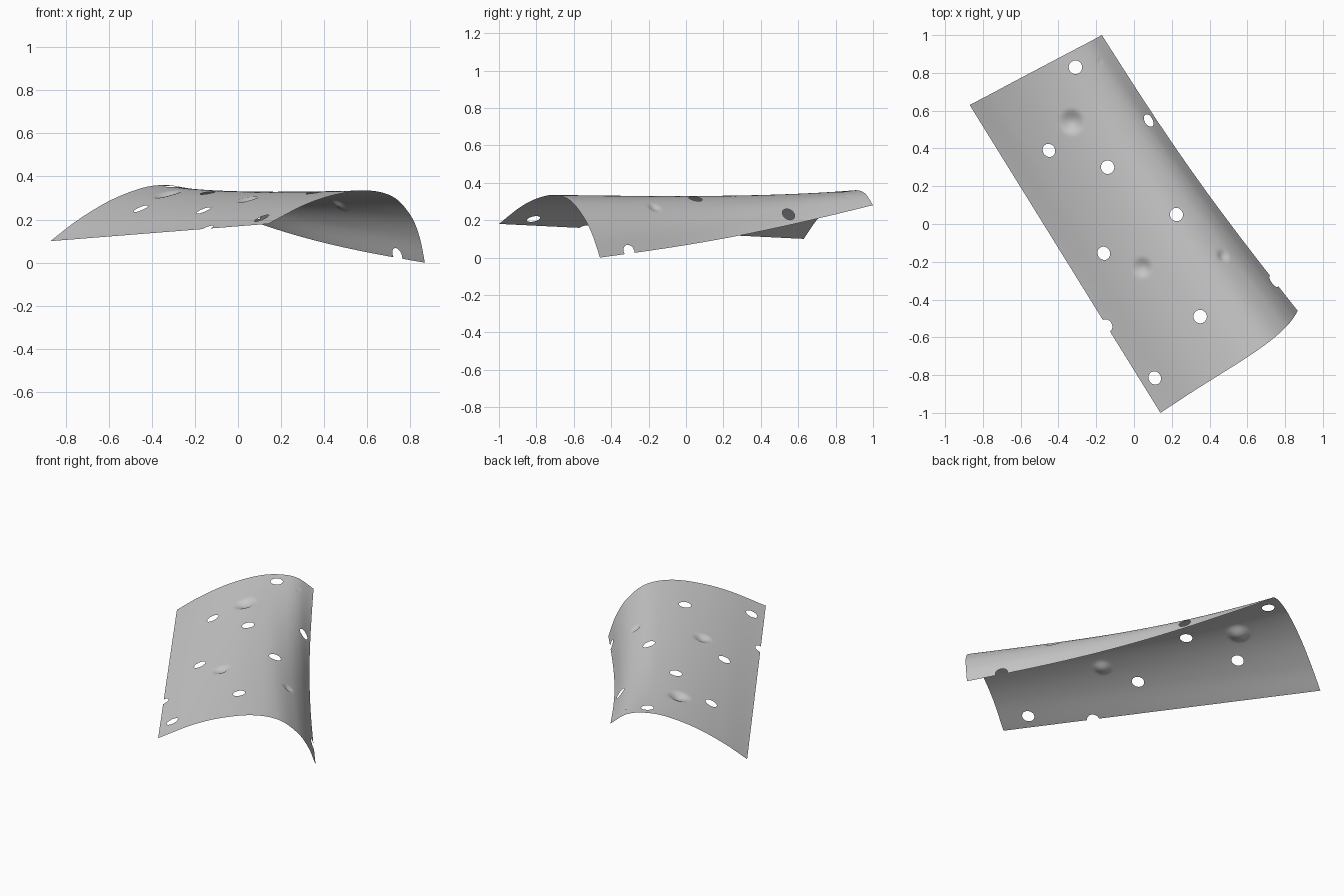
import bpy, bmesh, math
from mathutils import Vector

if "Cube" in bpy.data.objects:
    bpy.data.objects.remove(bpy.data.objects["Cube"])

NU, NV = 84, 160      # cells across and along the sheet

FRONT = [(.14, -1, .18), (.307, -.89, .267), (.45, -.80, .315), (.60, -.705, .335),
         (.72, -.62, .305), (.80, -.55, .22), (.842, -.50, .12), (.867, -.46, 0)]
BACK = [(-.87, .63, .10), (-.75, .693, .193), (-.60, .773, .285), (-.45, .852, .345),
        (-.34, .91, .36), (-.25, .957, .343), (-.17, 1.0, .28)]


def smooth_profile(pts, n):
    """Catmull-Rom curve through pts, resampled to n + 1 even steps."""
    p = [Vector(q) for q in pts]
    p = [2 * p[0] - p[1]] + p + [2 * p[-1] - p[-2]]
    dense = []
    for i in range(1, len(p) - 2):
        a, b, c, d = p[i - 1:i + 3]
        for k in range(40):
            t = k / 40
            dense.append(.5 * (2 * b + (c - a) * t + (2 * a - 5 * b + 4 * c - d) * t * t
                               + (3 * b - a - 3 * c + d) * t ** 3))
    dense.append(p[-2])
    lengths = [0]
    for a, b in zip(dense, dense[1:]):
        lengths.append(lengths[-1] + (b - a).length)
    out, j = [], 0
    for i in range(n + 1):
        s = lengths[-1] * i / n
        while j < len(dense) - 2 and lengths[j + 1] < s:
            j += 1
        f = (s - lengths[j]) / (lengths[j + 1] - lengths[j])
        out.append(dense[j].lerp(dense[j + 1], f))
    return out


# Curved sheet lofted between the front and back profiles
front, back = smooth_profile(FRONT, NU), smooth_profile(BACK, NU)
pull = Vector((-.025, -.015, -.028))      # right edge bows inward
bm = bmesh.new()
grid = []
for j in range(NV + 1):
    v = j / NV
    grid.append([bm.verts.new(front[i].lerp(back[i], v)
                              + pull * math.sin(math.pi * v) * (i / NU) ** 4)
                 for i in range(NU + 1)])
for j in range(NV):
    for i in range(NU):
        bm.faces.new((grid[j][i], grid[j][i + 1], grid[j + 1][i + 1], grid[j + 1][i]))
bm.normal_update()


def on_sheet(x, y, z=None):
    """Sheet point under (x, y), or nearest to (x, y, z)."""
    def dist(v):
        return (v.co.x - x) ** 2 + (v.co.y - y) ** 2 + (0 if z is None else (v.co.z - z) ** 2)
    near = min(bm.verts, key=dist).co
    return Vector((x, y, near.z if z is None else z))


# Round dents pressed in from above: x, y, radius, depth
for x, y, r, depth in [(-.33, .54, .075, .022), (.045, -.23, .06, .016),
                       (.47, -.17, .042, .011), (-.18, .86, .016, .004)]:
    c = on_sheet(x, y)
    for v in bm.verts:
        d = (v.co - c).length / r
        if d < 1:
            v.co -= v.normal * depth * (1 - d * d) ** 2

# Punched holes and edge notches
R = .036
holes = [(-.31, .83), (-.45, .39), (-.14, .30), (.225, .05), (-.16, -.155), (.35, -.49),
         (.11, -.815), (-.148, -.54), (.093, .56, .24), (.735, -.31, .03)]
for h in holes:
    c = on_sheet(*h)
    if len(h) == 3:
        c = min(bm.verts, key=lambda v: (v.co - c).length).co.copy()
    gone = [f for f in bm.faces if (f.calc_center_median() - c).length < R]
    rim = {v for f in gone for v in f.verts}
    bmesh.ops.delete(bm, geom=gone, context='FACES')
    for v in rim:
        if v.is_valid:
            v.co = c + (v.co - c).normalized() * R

mesh = bpy.data.meshes.new("perforated_sheet")
bm.to_mesh(mesh)
bm.free()
sheet = bpy.data.objects.new("perforated_sheet", mesh)
bpy.context.collection.objects.link(sheet)
for poly in mesh.polygons:
    poly.use_smooth = True
